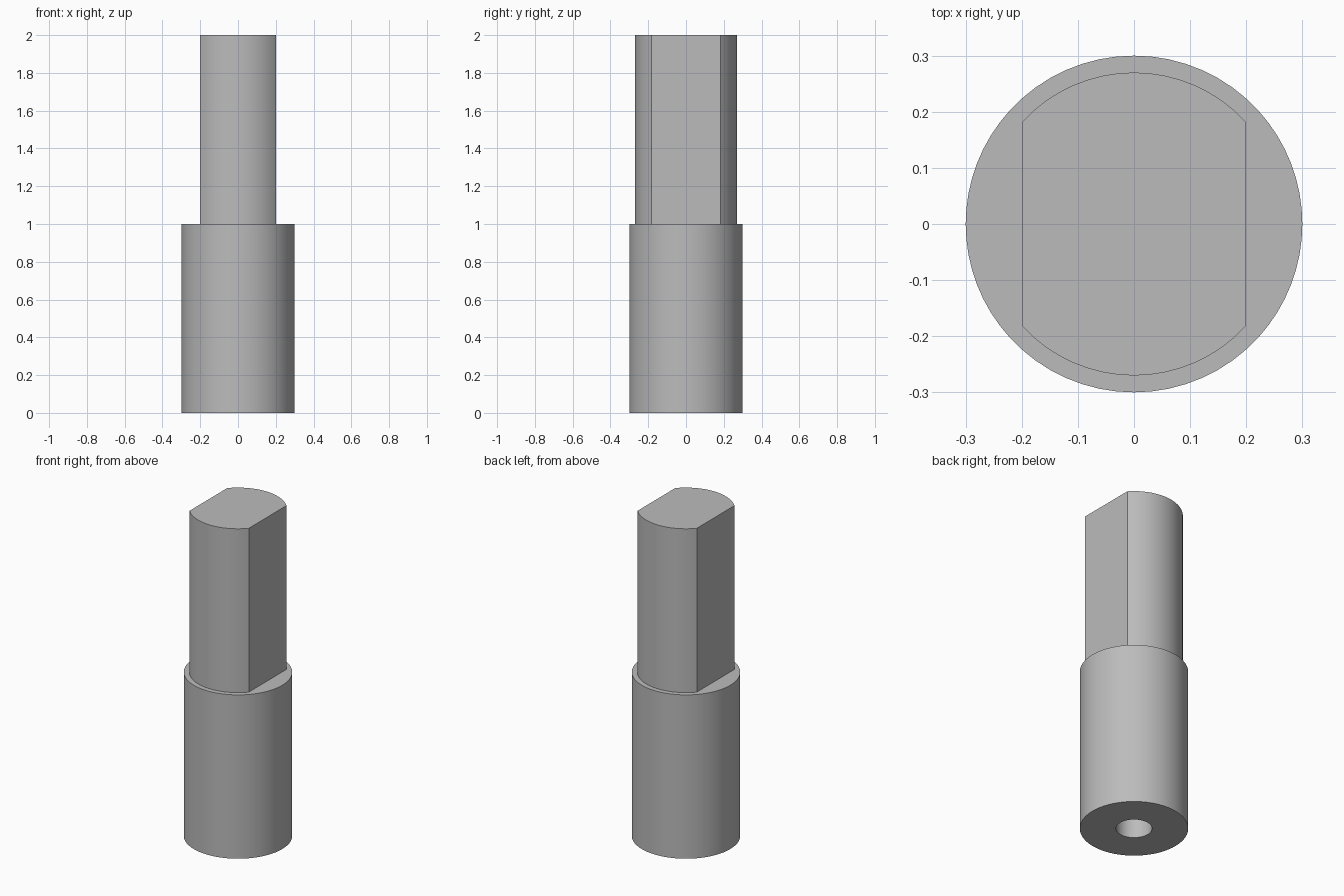
import bpy
import bmesh
from math import acos, cos, sin, pi, radians

cube = bpy.data.objects.get("Cube")
if cube:
    bpy.data.objects.remove(cube, do_unlink=True)

BODY_R, SHAFT_R, FLAT_X, BORE_R = 0.3, 0.27, 0.2, 0.1
SHOULDER_Z, TOP_Z, BORE_DEPTH = 1.0, 2.0, 1.0
STEPS = 8

# Angles around the axis, with a point exactly on each corner of the flats
corner = acos(FLAT_X / SHAFT_R)
quarter = [corner * i / STEPS for i in range(STEPS)]
quarter += [corner + (pi / 2 - corner) * i / STEPS for i in range(STEPS)]
half = quarter + [pi / 2] + [pi - a for a in reversed(quarter[1:])]
angles = half + [a + pi for a in half]


def ring(bm, radius, z, flat=None):
    """Loop of vertices, optionally cut by two flats facing the sides."""
    verts = []
    for a in angles:
        r = radius
        if flat and abs(cos(a)) * radius > flat:
            r = flat / abs(cos(a))
        verts.append(bm.verts.new((r * cos(a), r * sin(a), z)))
    return verts


bm = bmesh.new()
rings = [
    ring(bm, BORE_R, BORE_DEPTH),            # blind end of bore
    ring(bm, BORE_R, 0),                     # bore mouth
    ring(bm, BODY_R, 0),                     # body
    ring(bm, BODY_R, SHOULDER_Z),
    ring(bm, SHAFT_R, SHOULDER_Z, FLAT_X),   # flatted shaft
    ring(bm, SHAFT_R, TOP_Z, FLAT_X),
]
for low, high in zip(rings, rings[1:]):
    for i in range(len(angles)):
        j = (i + 1) % len(angles)
        bm.faces.new((low[i], low[j], high[j], high[i]))
bm.faces.new(rings[0])
bm.faces.new(rings[-1])
bmesh.ops.recalc_face_normals(bm, faces=bm.faces)
mesh = bpy.data.meshes.new("flatted_pin")
bm.to_mesh(mesh)
bm.free()

# Plain grey metal
color = (0.5, 0.5, 0.5, 1)
grey = bpy.data.materials.new("grey")
grey.use_nodes = True
grey.diffuse_color = color
grey.node_tree.nodes["Principled BSDF"].inputs["Base Color"].default_value = color
mesh.materials.append(grey)

pin = bpy.data.objects.new("flatted_pin", mesh)
bpy.context.collection.objects.link(pin)
bpy.ops.object.select_all(action="DESELECT")
pin.select_set(True)
bpy.context.view_layer.objects.active = pin
bpy.ops.object.shade_smooth_by_angle(angle=radians(30))
